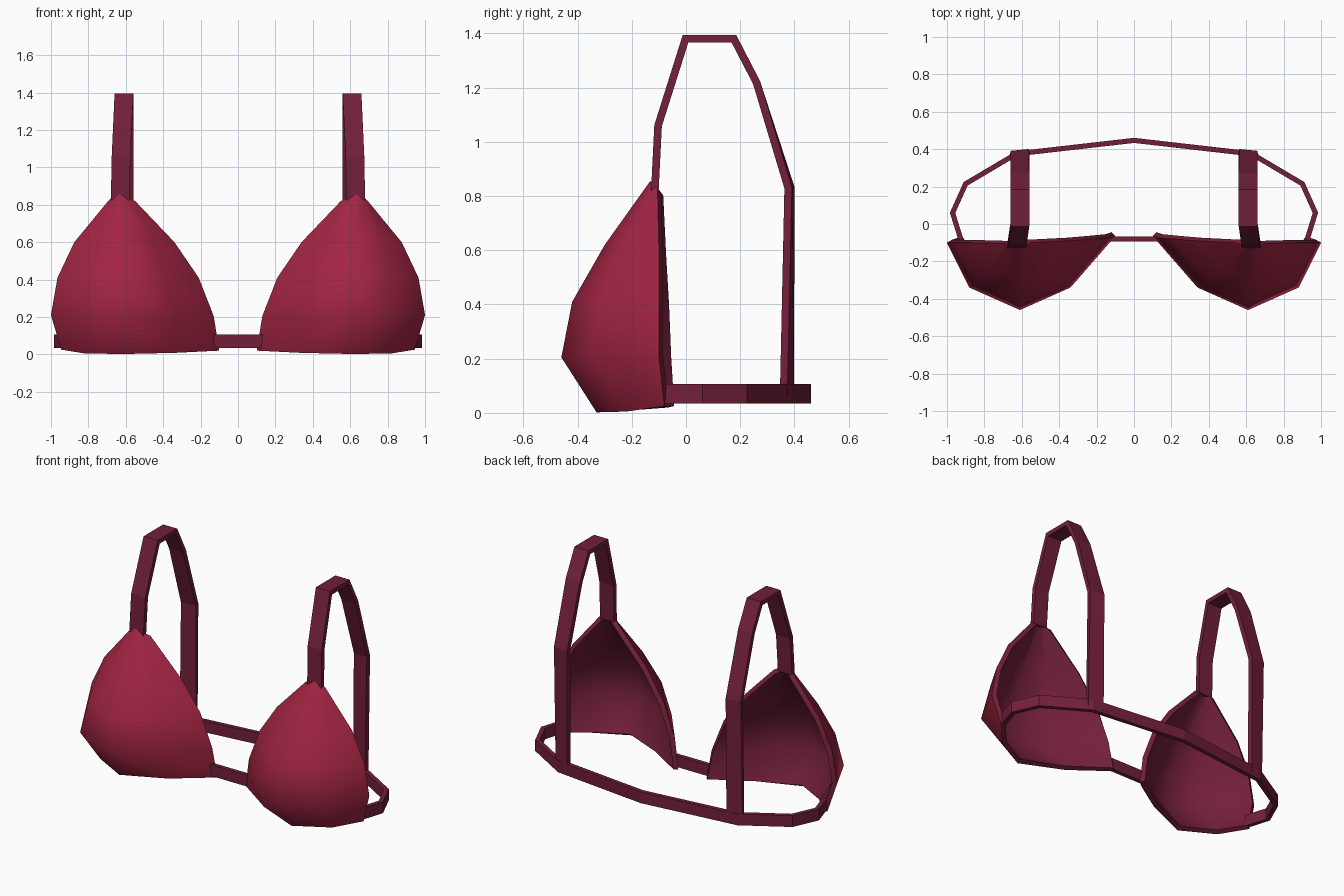
import bpy, bmesh
from mathutils import Vector

if "Cube" in bpy.data.objects:
    bpy.data.objects.remove(bpy.data.objects["Cube"])


def material(name, colour):
    m = bpy.data.materials.new(name)
    m.diffuse_color = colour
    m.use_nodes = True
    m.node_tree.nodes["Principled BSDF"].inputs["Base Color"].default_value = m.diffuse_color
    return m


SHELL = material("cup_fabric", (0.36, 0.018, 0.055, 1))
TRIM = material("trim_fabric", (0.17, 0.014, 0.042, 1))


def add_object(name, bm, mats):
    mesh = bpy.data.meshes.new(name)
    bm.to_mesh(mesh)
    bm.free()
    for m in mats:
        mesh.materials.append(m)
    ob = bpy.data.objects.new(name, mesh)
    bpy.context.collection.objects.link(ob)
    return ob


def mirror_x(ob):
    ob.modifiers.new("mirror", 'MIRROR').use_mirror_merge = False


def ribbon(name, path, wides, width, thick):
    """Sweep a flat rectangular strip along a path with mitred corners."""
    bm = bmesh.new()
    pts = [Vector(p) for p in path]
    rings = []
    for i, p in enumerate(pts):
        a = (p - pts[i - 1]).normalized() if i else None
        b = (pts[i + 1] - p).normalized() if i < len(pts) - 1 else None
        a, b = a or b, b or a
        t = (a + b).normalized()
        w = Vector(wides[i] if isinstance(wides, list) else wides).normalized()
        n = t.cross(w).normalized() * (thick / 2 / max(t.dot(a), 0.5))
        w = w * width / 2
        rings.append([bm.verts.new(p + c) for c in (w + n, w - n, -w - n, -w + n)])
    for r, s in zip(rings, rings[1:]):
        for k in range(4):
            bm.faces.new((r[k], r[(k + 1) % 4], s[(k + 1) % 4], s[k]))
    bm.faces.new(rings[0])
    bm.faces.new(rings[-1])
    bmesh.ops.recalc_face_normals(bm, faces=bm.faces[:])
    return add_object(name, bm, [TRIM])


# Cups: five rows of five points, open at the back and underneath
rows = [
    [(.10, -.065, .02), (.34, -.22, .008), (.61, -.33, .002), (.82, -.22, .005), (.945, -.08, .025)],
    [(.13, -.075, .205), (.34, -.34, .205), (.61, -.46, .205), (.88, -.34, .205), (1.0, -.10, .21)],
    [(.21, -.08, .41), (.39, -.31, .41), (.61, -.42, .41), (.84, -.31, .41), (.965, -.10, .41)],
    [(.34, -.09, .60), (.47, -.235, .61), (.62, -.30, .62), (.77, -.235, .61), (.875, -.10, .60)],
    [(.55, -.10, .82), (.59, -.12, .84), (.635, -.132, .855), (.67, -.12, .84), (.69, -.105, .825)],
]
bm = bmesh.new()
grid = [[bm.verts.new(p) for p in row] for row in rows]
for lo, hi in zip(grid, grid[1:]):
    for i in range(4):
        bm.faces.new((lo[i], lo[i + 1], hi[i + 1], hi[i]))
cups = add_object("cups", bm, [SHELL, TRIM])
sol = cups.modifiers.new("thickness", 'SOLIDIFY')
sol.thickness = 0.03
sol.offset = -1
sol.material_offset = 1
sol.material_offset_rim = 1
mirror_x(cups)
bpy.context.view_layer.objects.active = cups
cups.select_set(True)
bpy.ops.object.convert(target='MESH')
bpy.ops.object.shade_smooth_by_angle(angle=1.05)

# Shoulder straps: cup tip, over the shoulder, down to the back band
strap_path = [(.63, -.115, .82), (.625, -.103, 1.06), (.61, -.002, 1.38), (.61, .177, 1.38),
              (.61, .26, 1.22), (.61, .382, .83), (.61, .372, .06)]
wides = [(1, 0, 0)] * 5 + [(1, -.1, 0), (1, -.25, 0)]
mirror_x(ribbon("shoulder_straps", strap_path, wides, 0.10, 0.028))

# Back band: one strip around both sides
half = [(.925, -.085), (.97, .06), (.90, .215), (.63, .375)]
band_path = [(x, y, .07) for x, y in half] + [(0, .447, .07)] + [(-x, y, .07) for x, y in reversed(half)]
ribbon("back_band", band_path, (0, 0, 1), 0.072, 0.027)

# Short bridge joining the cups at the front
ribbon("centre_bridge", [(-.135, -.08, .07), (.135, -.08, .07)], (0, 0, 1), 0.072, 0.027)
